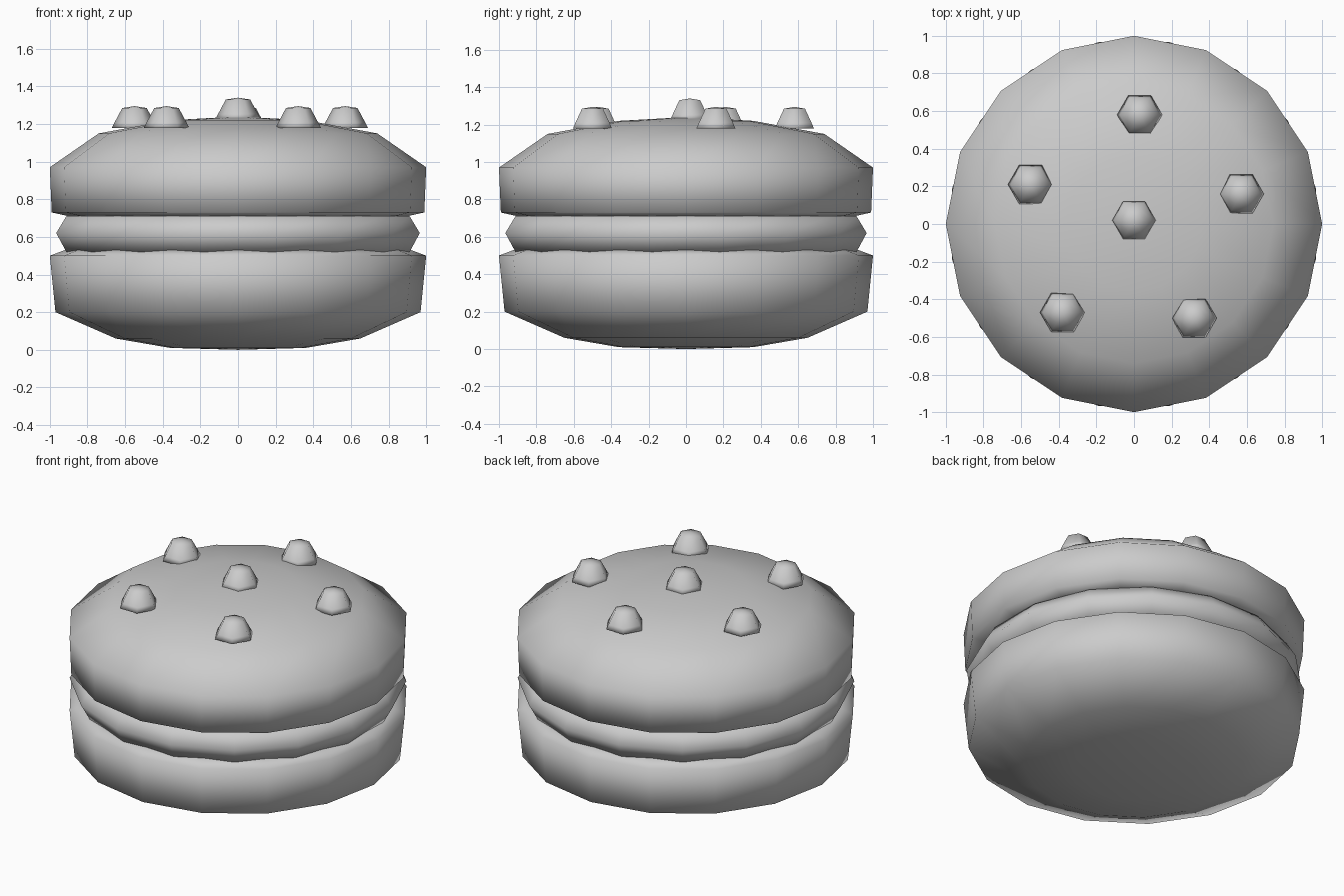
import bpy, bmesh
from math import cos, sin, tau

if "Cube" in bpy.data.objects:
    bpy.data.objects.remove(bpy.data.objects["Cube"])


def lathe(name, profile, sides, turn=0.0, loc=(0, 0, 0)):
    """Closed solid turned around z; profile is (radius, z) from bottom to top."""
    bm = bmesh.new()
    rings = []
    for r, z in profile:
        if r == 0:
            rings.append([bm.verts.new((0, 0, z))])
        else:
            rings.append([bm.verts.new((r * cos(turn + tau * i / sides),
                                        r * sin(turn + tau * i / sides), z))
                          for i in range(sides)])
    for a, b in zip(rings, rings[1:]):
        for i in range(sides):
            j = (i + 1) % sides
            if len(a) == 1:
                bm.faces.new((a[0], b[j], b[i]))
            elif len(b) == 1:
                bm.faces.new((a[i], a[j], b[0]))
            else:
                bm.faces.new((a[i], a[j], b[j], b[i]))
    bmesh.ops.recalc_face_normals(bm, faces=bm.faces)
    mesh = bpy.data.meshes.new(name)
    bm.to_mesh(mesh)
    bm.free()
    mesh.shade_smooth()
    obj = bpy.data.objects.new(name, mesh)
    obj.location = loc
    bpy.context.collection.objects.link(obj)
    return obj


# Bottom bun
lathe("bottom_bun", [(0, 0.0), (0.36, 0.01), (0.65, 0.06), (0.97, 0.20),
                     (1.0, 0.50), (0.92, 0.53), (0, 0.54)], 16)

# Patty
lathe("patty", [(0, 0.52), (0.93, 0.52), (0.985, 0.62),
                (0.93, 0.71), (0, 0.72)], 16, tau / 32)

# Top bun
lathe("top_bun", [(0, 0.70), (0.90, 0.71), (0.99, 0.73), (1.0, 0.97),
                  (0.74, 1.15), (0.36, 1.22), (0, 1.24)], 16)

# Seeds: one in the middle, five around it
seeds = [(0.0, 0.02, 1.225), (0.03, 0.58, 1.18), (-0.55, 0.21, 1.18),
         (0.57, 0.16, 1.18), (-0.38, -0.47, 1.18), (0.32, -0.50, 1.18)]
for n, loc in enumerate(seeds):
    lathe(f"seed_{n + 1}", [(0, 0), (0.12, 0.0), (0.105, 0.03),
                            (0.065, 0.105), (0, 0.115)], 6, 0, loc)
